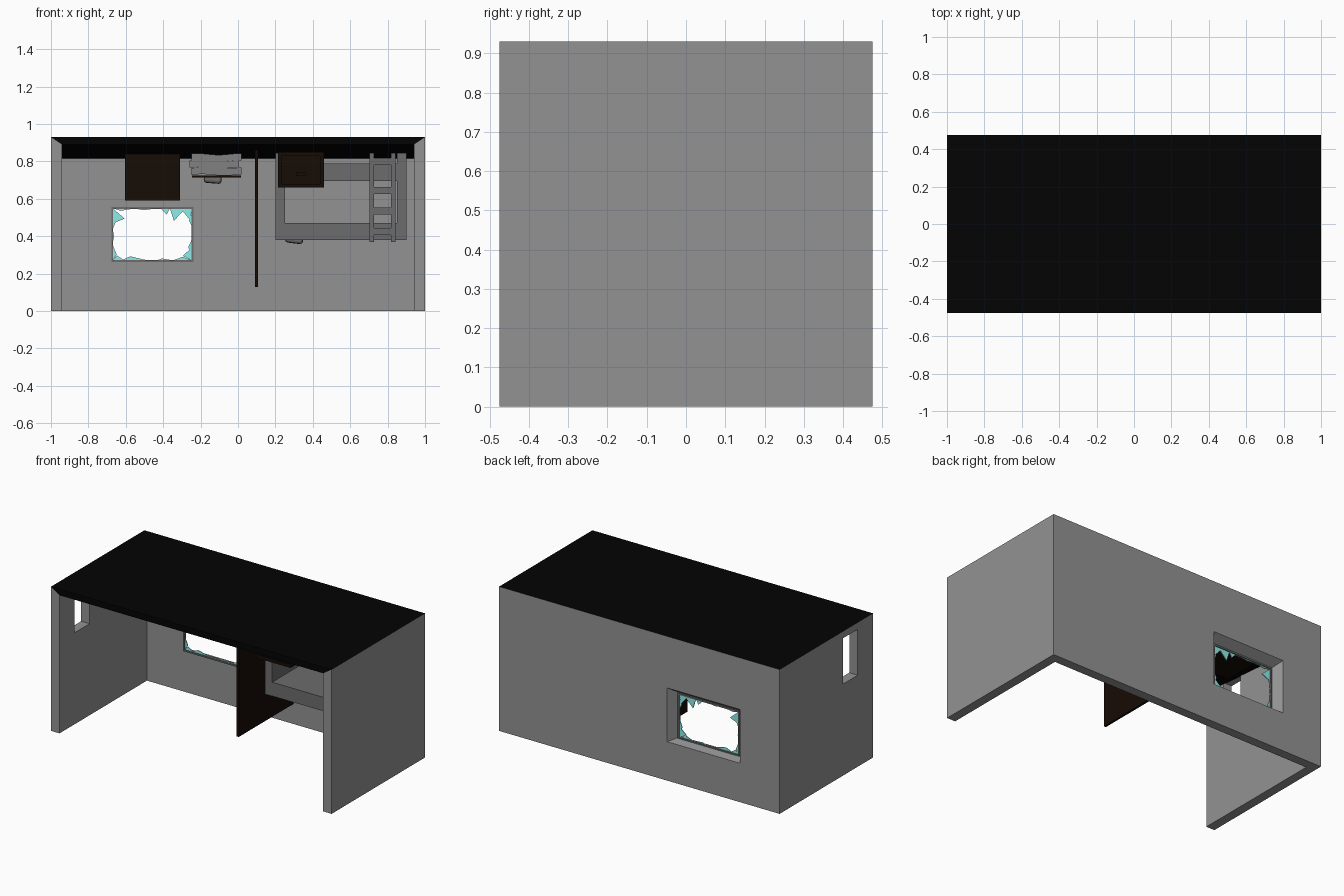
import bpy, bmesh, math

if "Cube" in bpy.data.objects:
    bpy.data.objects.remove(bpy.data.objects["Cube"])

def mat(name, rgb):
    m = bpy.data.materials.new(name)
    m.diffuse_color = (*rgb, 1)
    m.use_nodes = True
    m.node_tree.nodes["Principled BSDF"].inputs["Base Color"].default_value = m.diffuse_color
    return m

BLACK = mat("black_floor", (0.001, 0.001, 0.001))
BROWN = mat("dark_wood", (0.008, 0.0035, 0.0015))
GLASS = mat("glass", (0.27, 0.85, 0.82))
WALL = mat("wall_grey", (0.29, 0.29, 0.29))
METAL = mat("bunk_grey", (0.15, 0.15, 0.15))
CLOTH = mat("cloth_grey", (0.22, 0.22, 0.22))

def mesh(name, verts, faces, material=None):
    me = bpy.data.meshes.new(name)
    me.from_pydata(verts, [], faces)
    bm = bmesh.new()
    bm.from_mesh(me)
    bmesh.ops.recalc_face_normals(bm, faces=bm.faces)
    bm.to_mesh(me)
    bm.free()
    ob = bpy.data.objects.new(name, me)
    bpy.context.collection.objects.link(ob)
    if material:
        me.materials.append(material)
    return ob

def loft(name, a, b, material=None):
    """Solid between two matching point loops."""
    n = len(a)
    sides = [(i, (i + 1) % n, n + (i + 1) % n, n + i) for i in range(n)]
    return mesh(name, a + b, [tuple(range(n)), tuple(range(n, 2 * n))] + sides, material)

def box(name, x, y, z, material=None):
    ring = [(x[0], y[0]), (x[1], y[0]), (x[1], y[1]), (x[0], y[1])]
    return loft(name, [(*p, z[0]) for p in ring], [(*p, z[1]) for p in ring], material)

def rect_xz(x, z, y):
    return [(x[0], y, z[0]), (x[1], y, z[0]), (x[1], y, z[1]), (x[0], y, z[1])]

def cut(ob, cutter):
    cutter.data.materials.append(ob.data.materials[0])
    m = ob.modifiers.new("cut", 'BOOLEAN')
    m.object, m.operation, m.solver = cutter, 'DIFFERENCE', 'EXACT'
    cutter.hide_render = True
    bpy.context.view_layer.objects.active = ob
    bpy.ops.object.modifier_apply(modifier="cut")
    bpy.data.objects.remove(cutter)

# walls: U-shaped shell, mitred where it meets the black slab
outer = [(-1, -.475), (-1, .475), (1, .475), (1, -.475)]
inner = [(-.94, -.475), (-.94, .415), (.94, .415), (.94, -.475)]
verts = ([(*p, 0) for p in outer] + [(*p, 0) for p in inner] +
         [(*p, .93) for p in outer] + [(*p, .89) for p in inner])
faces = []
for i in range(3):
    faces += [(i, i + 1, i + 5, i + 4), (i + 8, i + 9, i + 13, i + 12),
              (i, i + 1, i + 9, i + 8), (i + 4, i + 5, i + 13, i + 12)]
faces += [(0, 4, 12, 8), (3, 7, 15, 11)]
walls = mesh("walls", verts, faces, WALL)
cut(walls, loft("window_cutter",
                rect_xz((-.67, -.245), (.27, .55), .405),
                rect_xz((-.724, -.192), (.248, .604), .485)))
cut(walls, box("door_cutter", (-1.1, -.9), (-.32, -.17), (.59, .885)))

# slab with sloping underside
loft("floor_slab",
     [(-.94, -.475, .89), (.94, -.475, .89), (.94, .415, .815), (-.94, .415, .815)],
     [(-1, -.475, .93), (1, -.475, .93), (1, .475, .93), (-1, .475, .93)], BLACK)

# thin window frame on the inside
for x, z in [((-.677, -.238), (.263, .273)), ((-.677, -.238), (.546, .556)),
             ((-.677, -.667), (.273, .546)), ((-.248, -.238), (.273, .546))]:
    box("window_frame", x, (.408, .425), z, METAL)

# broken glass left along the edges: (u, v) triangles across the opening
shards = [
    (0, 1, .15, .80, .02, .72), (0, 1, .30, 1, .10, .95), (.25, 1, .55, 1, .40, .96),
    (.60, 1, .72, 1, .68, .88), (.72, 1, .92, 1, .77, .76), (.85, 1, 1, 1, .97, .78),
    (1, .95, 1, .65, .96, .76), (1, .42, 1, .10, .95, .25), (1, .25, 1, 0, .88, .09),
    (1, 0, .75, 0, .88, .07), (.78, 0, .55, 0, .62, .04), (.45, 0, .10, 0, .22, .08),
    (.15, 0, 0, 0, .05, .10), (0, 0, 0, .30, .05, .12), (0, .35, 0, .60, .02, .45),
    (0, 1, 0, .60, .04, .74),
]
for s in shards:
    tri = [(-.67 + .425 * s[k], .27 + .28 * s[k + 1]) for k in (0, 2, 4)]
    loft("glass_shard", [(x, .414, z) for x, z in tri],
         [(x, .419, z) for x, z in tri], GLASS)

# partition between the two halves
box("partition", (.091, .106), (-.143, .415), (.13, .86), BROWN)

# bunk bed (the room hangs from the slab, so its top is lowest)
for x in [(.2, .25), (.85, .9)]:
    box("bunk_end", x, (-.01, .41), (.38, .845), METAL)
for z in [(.381, .47), (.695, .79)]:
    box("bunk_base", (.25, .85), (-.009, .41), z, METAL)

# ladder
for x in [(.703, .727), (.818, .843)]:
    box("ladder_rail", x, (-.045, -.01), (.37, .845), METAL)
for z in (.425, .535, .645, .80):
    box("ladder_rung", (.727, .818), (-.038, -.015), (z - .018, z + .018), METAL)

# single bed: rumpled blanket layers over a base
def wavy(name, x, y, z, amp, phase):
    xs = [x[0] + (x[1] - x[0]) * i / 12 for i in range(13)]
    low = [(v, z[0] + amp * math.sin(i * .6 + phase)) for i, v in enumerate(xs)]
    high = [(v, z[1] + amp * math.sin(i * .6 + phase)) for i, v in enumerate(xs)]
    ring = low + high[::-1]
    return loft(name, [(v, y[0], w) for v, w in ring],
                [(v, y[1], w) for v, w in ring], CLOTH)

box("bed_board", (-.245, .015), (-.07, .41), (.715, .725), BROWN)
for i in range(3):
    shift = .006 * (-1) ** i
    wavy("blanket_fold", (-.254 + shift, .012 + shift), (-.08 + .006 * (i % 2), .41),
         (.728 + .037 * i, .765 + .037 * i), .004, i * .4)

# pillows
def pillow(x, y, z, tilt):
    ob = box("pillow", (-.048, .048), (-.09, .09), (-.02, .02), METAL)
    ob.location = (x, y, z)
    ob.rotation_euler = (0, tilt, 0)
    m = ob.modifiers.new("soft", 'BEVEL')
    m.width, m.segments = .014, 2

pillow(-.135, .29, .703, .08)
pillow(.30, .20, .382, .12)

# dresser under the window
box("dresser", (-.605, -.31), (.12, .41), (.59, .84), BROWN)
box("dresser_ledge", (-.59, -.325), (.112, .12), (.615, .63), BROWN)
for x in (-.605, -.322):
    box("dresser_trim", (x, x + .012), (.112, .12), (.59, .63), BROWN)

# chest with inset front and handle
chest = box("chest", (.215, .46), (-.12, -.015), (.66, .85), BROWN)
cut(chest, box("inset_cutter", (.235, .44), (-.2, -.11), (.68, .83)))
box("chest_handle", (.31, .365), (-.125, -.105), (.725, .74), BROWN)
